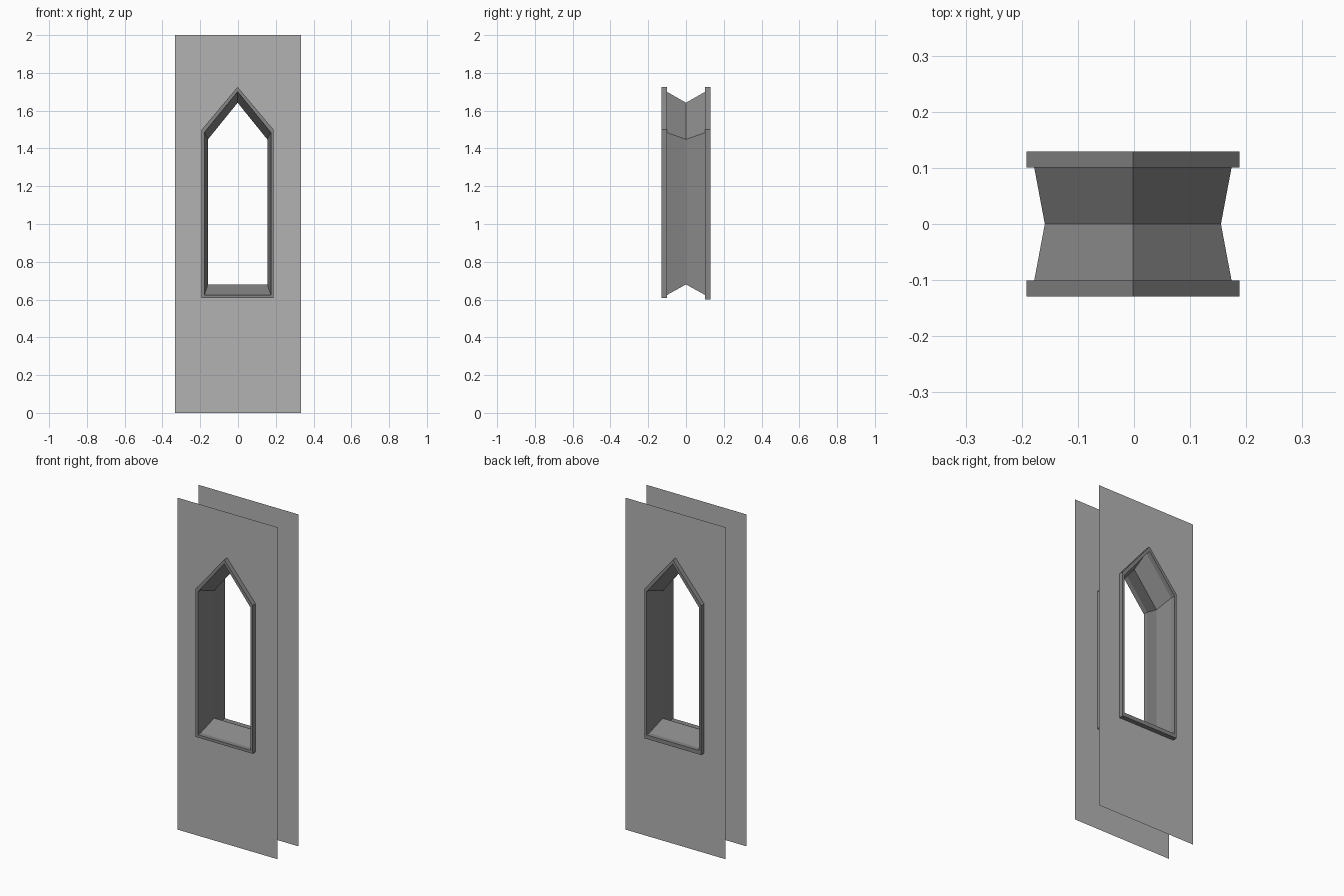
import bpy

if "Cube" in bpy.data.objects:
    bpy.data.objects.remove(bpy.data.objects["Cube"])

CX = -0.002        # the opening sits a hair left of centre
WALL_Y, FRAME_Y = 0.101, 0.129


def grey(name, v):
    mat = bpy.data.materials.new(name)
    mat.diffuse_color = (v, v, v, 1)
    mat.use_nodes = True
    mat.node_tree.nodes["Principled BSDF"].inputs["Base Color"].default_value = mat.diffuse_color
    return mat


WALL, TRIM = grey("wall_grey", 0.45), grey("trim_grey", 0.24)


def outline(half, bottom, shoulder, apex, y):
    """Pointed window outline, counter-clockwise seen from the front."""
    return [(CX - half, y, bottom), (CX + half, y, bottom),
            (CX + half, y, shoulder), (CX, y, apex), (CX - half, y, shoulder)]


def bridge(name, loops, flip, mat):
    """Join successive five-point loops with quads."""
    verts = [p for loop in loops for p in loop]
    faces = []
    for k in range(len(loops) - 1):
        for i in range(5):
            j = (i + 1) % 5
            f = [k * 5 + i, k * 5 + j, (k + 1) * 5 + j, (k + 1) * 5 + i]
            faces.append(f[::-1] if flip else f)
    mesh = bpy.data.meshes.new(name)
    mesh.from_pydata(verts, [], faces)
    mesh.materials.append(mat)
    mesh.update()
    obj = bpy.data.objects.new(name, mesh)
    bpy.context.collection.objects.link(obj)
    return obj


for side, s, sill in (("front", -1, 0.607), ("back", 1, 0.60)):
    flip = s > 0
    wall_y, frame_y = s * WALL_Y, s * FRAME_Y
    inner = (0.176, 0.624, 1.484, 1.70)
    outer = (0.19, sill, 1.50, 1.726)

    # wall sheet with the pointed opening
    sheet = [(-0.333, wall_y, 0), (0.333, wall_y, 0), (0.333, wall_y, 2),
             (CX, wall_y, 2), (-0.333, wall_y, 2)]
    bridge(side + "_wall", [sheet, outline(*inner, wall_y)], flip, WALL)

    # raised frame around the opening
    bridge(side + "_window_frame",
           [outline(*outer, wall_y), outline(*outer, frame_y),
            outline(*inner, frame_y), outline(*inner, wall_y)], flip, TRIM)

    # splayed reveal narrowing to the middle of the wall
    bridge(side + "_reveal",
           [outline(*inner, wall_y), outline(0.157, 0.68, 1.448, 1.642, 0)], flip, TRIM)
